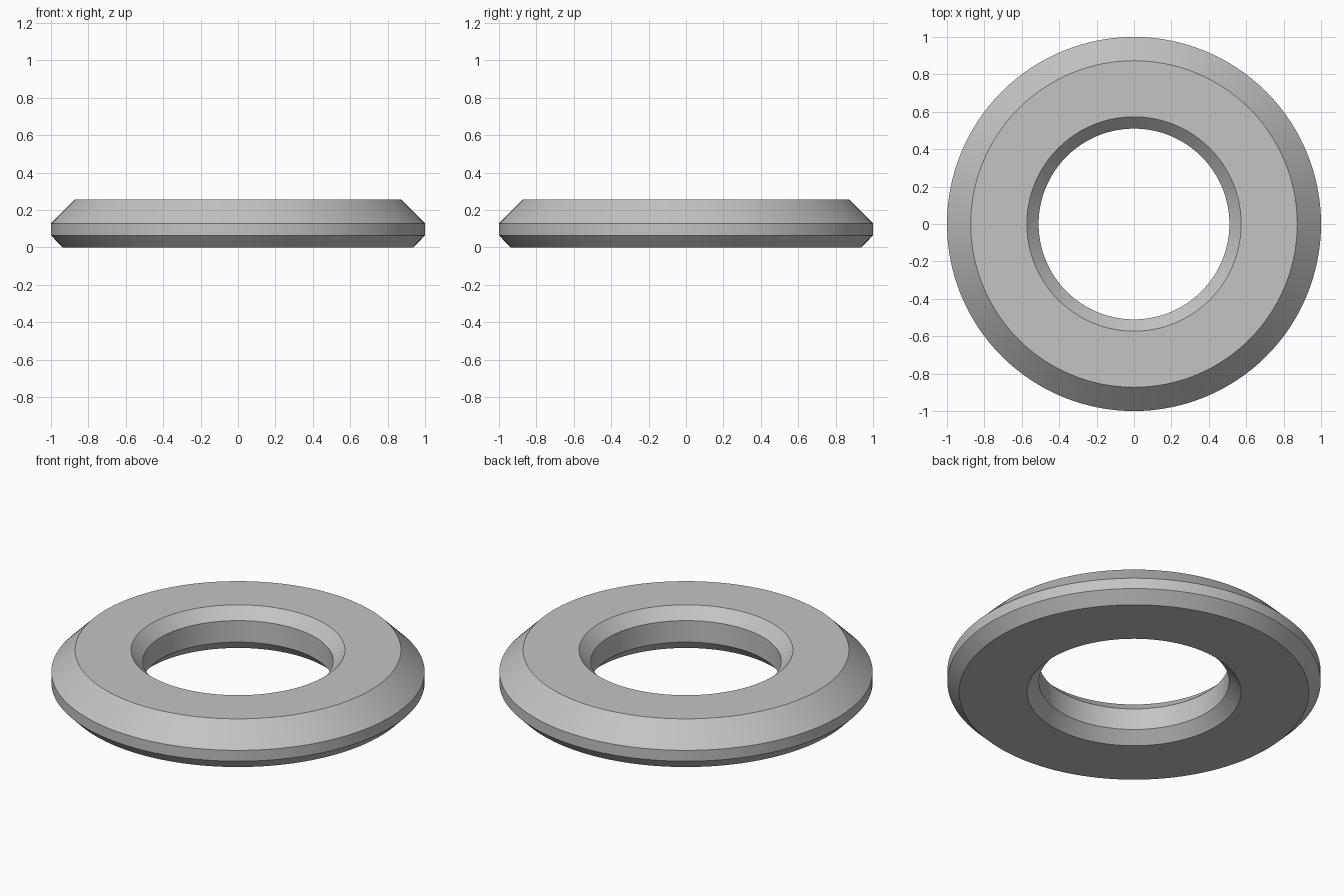
import bpy
import bmesh
import math

cube = bpy.data.objects.get("Cube")
if cube:
    bpy.data.objects.remove(cube, do_unlink=True)

# Plain grey material
grey = bpy.data.materials.new("light_grey")
grey.use_nodes = True
colour = (0.55, 0.55, 0.55, 1)
grey.diffuse_color = colour
grey.node_tree.nodes["Principled BSDF"].inputs["Base Color"].default_value = colour

# Cross-section of the ring as (radius, height), chamfered at every corner
profile = [
    (0.937, 0), (1, 0.064), (1, 0.128), (0.873, 0.255),
    (0.573, 0.255), (0.51, 0.191), (0.51, 0.064), (0.573, 0),
]
segments = 128

# Revolve the closed cross-section around z
bm = bmesh.new()
rings = []
for i in range(segments):
    a = math.tau * i / segments
    rings.append([bm.verts.new((r * math.cos(a), r * math.sin(a), z))
                  for r, z in profile])
for i, ring in enumerate(rings):
    following = rings[(i + 1) % segments]
    for j in range(len(profile)):
        k = (j + 1) % len(profile)
        bm.faces.new((ring[j], following[j], following[k], ring[k]))
bmesh.ops.recalc_face_normals(bm, faces=bm.faces)

mesh = bpy.data.meshes.new("chamfered_ring")
bm.to_mesh(mesh)
bm.free()
mesh.materials.append(grey)
ring_object = bpy.data.objects.new("chamfered_ring", mesh)
bpy.context.collection.objects.link(ring_object)

# Smooth around the ring, sharp at the chamfer edges
bpy.ops.object.select_all(action='DESELECT')
ring_object.select_set(True)
bpy.context.view_layer.objects.active = ring_object
bpy.ops.object.shade_smooth_by_angle(angle=math.radians(30))
